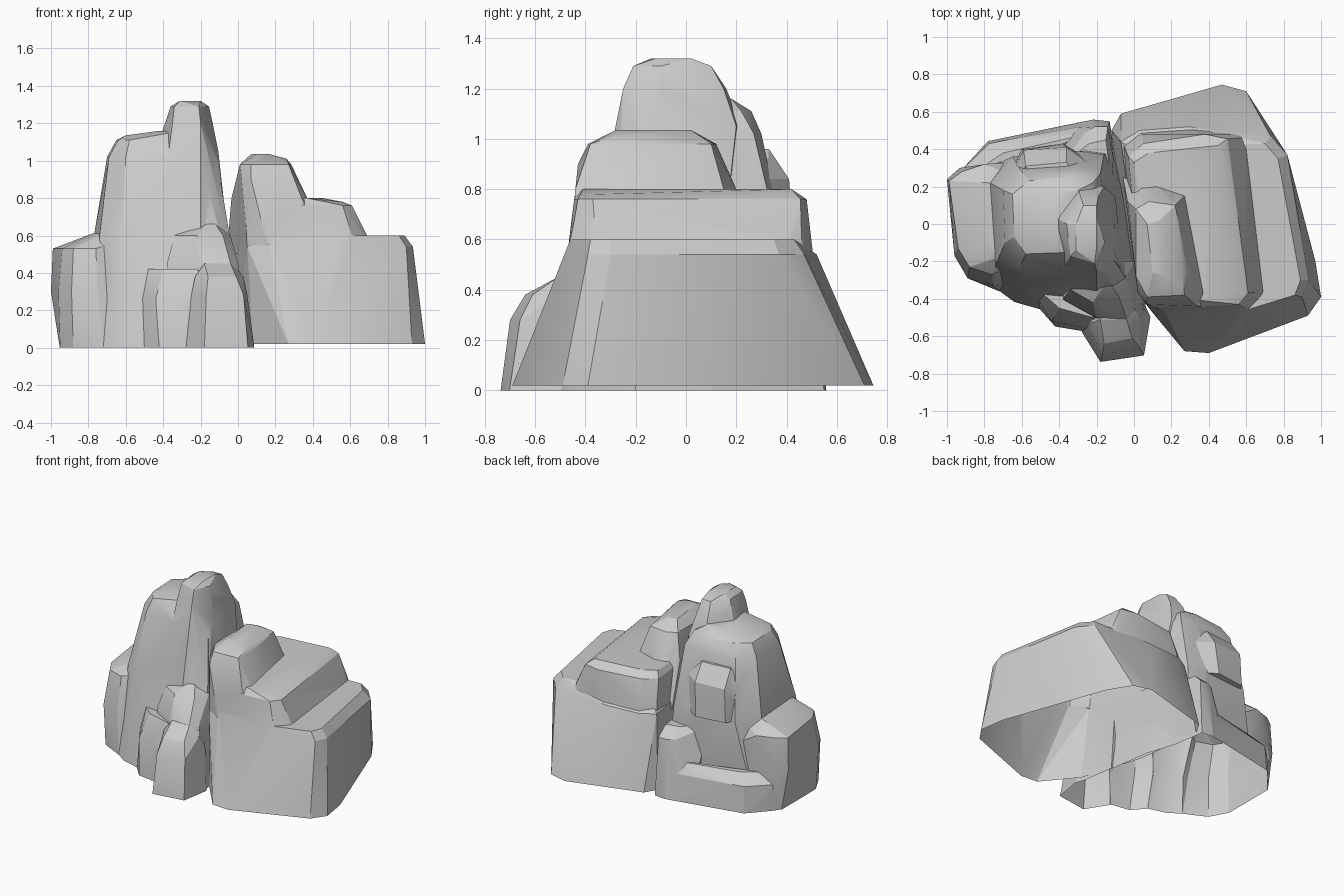
import bpy, bmesh, math


def hull(name, rings):
    """Convex faceted block from rings of (x, y) at a height, or (x, y, z) points."""
    bm = bmesh.new()
    for z, pts in rings:
        for p in pts:
            bm.verts.new((p[0], p[1], p[2] if len(p) > 2 else z))
    res = bmesh.ops.convex_hull(bm, input=bm.verts)
    junk = {v for v in res["geom_interior"] + res["geom_unused"]
            if isinstance(v, bmesh.types.BMVert)}
    bmesh.ops.delete(bm, geom=list(junk), context='VERTS')
    bmesh.ops.recalc_face_normals(bm, faces=bm.faces)
    me = bpy.data.meshes.new(name)
    bm.to_mesh(me)
    bm.free()
    ob = bpy.data.objects.new(name, me)
    bpy.context.collection.objects.link(ob)
    return ob


def merge(name, blocks, floor):
    """Union the blocks, trim to the floor and leave the underside open."""
    main = blocks[0]
    main.name = name
    bpy.context.view_layer.objects.active = main
    for b in blocks[1:]:
        m = main.modifiers.new("union", 'BOOLEAN')
        m.operation, m.solver, m.object = 'UNION', 'EXACT', b
        bpy.ops.object.modifier_apply(modifier=m.name)
        bpy.data.objects.remove(b)
    bm = bmesh.new()
    bm.from_mesh(main.data)
    bmesh.ops.bisect_plane(bm, geom=bm.verts[:] + bm.edges[:] + bm.faces[:],
                           plane_co=(0, 0, floor), plane_no=(0, 0, -1), clear_outer=True)
    bottom = [f for f in bm.faces if all(v.co.z < floor + 0.002 for v in f.verts)]
    bmesh.ops.delete(bm, geom=bottom, context='FACES')
    bm.to_mesh(main.data)
    bm.free()
    bpy.ops.object.select_all(action='DESELECT')
    main.select_set(True)
    bpy.ops.object.shade_smooth_by_angle(angle=math.radians(22))


# Right rock: broad flared body with three steps rising to the left
body = hull("body", [
    (0.02, [(-0.12, 0.5), (-0.07, 0.59), (0.47, 0.745), (0.6, 0.71), (0.7, 0.55), (0.97, -0.2),
            (1.0, -0.39), (0.93, -0.49), (0.4, -0.69), (0.27, -0.68), (0.08, -0.45), (-0.06, 0.0)]),
    (0.54, [(-0.07, 0.44), (0.03, 0.5), (0.3, 0.52), (0.73, 0.47), (0.82, 0.37), (0.935, -0.3), (0.9, -0.39),
            (0.6, -0.48), (0.17, -0.48), (0.05, -0.41)]),
    (0.6, [(0.0, 0.4), (0.7, 0.43), (0.77, 0.35), (0.89, -0.3), (0.86, -0.38), (0.6, -0.46), (0.2, -0.46)]),
])
middle = hull("middle", [
    (0.5, [(-0.06, 0.42), (0.03, 0.49), (0.3, 0.51), (0.58, 0.48), (0.63, 0.4), (0.73, -0.38), (0.64, -0.475),
           (0.17, -0.475), (0.05, -0.405)]),
    (0.6, [(-0.05, 0.41), (0.04, 0.48), (0.57, 0.46), (0.6, 0.4), (0.69, -0.36), (0.6, -0.46), (0.15, -0.465)]),
    (0.76, [(-0.03, 0.36), (0.05, 0.43), (0.38, 0.48), (0.5, 0.455), (0.61, -0.37), (0.56, -0.43),
            (0.36, -0.445), (0.14, -0.44), (0.04, -0.39)]),
    (0.8, [(0.0, 0.33), (0.08, 0.38), (0.45, 0.42), (0.37, -0.41), (0.1, -0.39), (0.56, -0.36, 0.78)]),
])
crest = hull("crest", [
    (0.5, [(-0.06, 0.25), (0.3, 0.25), (0.48, -0.46), (0.17, -0.47), (0.055, -0.405)]),
    (0.8, [(-0.035, 0.12), (0.04, 0.19), (0.12, 0.2), (0.27, 0.15), (0.37, -0.37), (0.34, -0.44), (0.12, -0.44), (0.04, -0.39)]),
    (0.9, [(0.07, -0.43), (0.02, -0.37)]),
    (0.98, [(0.01, 0.08), (0.08, 0.12), (0.22, 0.1), (0.285, -0.25), (0.27, -0.38), (0.07, -0.39), (0.01, -0.28)]),
    (1.035, [(0.07, 0.0), (0.14, 0.02), (0.17, -0.28), (0.1, -0.26), (0.26, -0.28, 1.01)]),
])
merge("right_rock", [body, middle, crest], 0.02)

# Left rock: low ledge on the left, low shelf along the back
ledge = hull("ledge", [
    (-0.02, [(-0.95, 0.25), (-0.9, 0.29), (-0.95, -0.15), (-0.88, -0.28), (-0.72, -0.36), (-0.4, -0.3), (-0.4, 0.3)]),
    (0.3, [(-1.0, 0.24), (-0.93, 0.3), (-0.96, -0.17), (-0.89, -0.29), (-0.75, -0.33), (-0.4, 0.35)]),
    (0.53, [(-0.99, 0.23), (-0.92, 0.28), (-0.8, 0.32), (-0.94, -0.13), (-0.88, -0.23), (-0.76, -0.27)]),
    (0.61, [(-0.77, 0.22), (-0.78, -0.1), (-0.73, -0.18), (-0.5, 0.2), (-0.5, -0.15)]),
])
shelf = hull("back_shelf", [
    (-0.02, [(-0.93, 0.28), (-0.78, 0.445), (-0.22, 0.56), (-0.13, 0.55), (-0.1, 0.1), (-0.7, 0.1)]),
    (0.19, [(-0.92, 0.29), (-0.775, 0.43), (-0.65, 0.455), (-0.2, 0.535)]),
    (0.26, [(-0.16, 0.5), (-0.35, 0.44), (-0.7, 0.38), (-0.82, 0.3)]),
])
corner = hull("back_corner", [
    (-0.02, [(-0.38, 0.51), (-0.22, 0.56), (-0.13, 0.55), (-0.09, 0.3), (-0.3, 0.1)]),
    (0.42, [(-0.26, 0.49), (-0.21, 0.52), (-0.14, 0.52), (-0.11, 0.35)]),
    (0.49, [(-0.24, 0.43), (-0.15, 0.45), (-0.4, 0.3), (-0.12, 0.2)]),
])
# Main tower with its shoulder, and the narrow summit above it
tower = hull("tower", [
    (-0.02, [(-0.75, -0.34), (-0.64, -0.42), (-0.5, -0.46), (-0.3, -0.5), (0.06, -0.45), (-0.02, 0.1), (-0.12, 0.4), (-0.78, 0.3)]),
    (0.6, [(-0.77, 0.22), (-0.65, 0.36), (-0.3, 0.39), (-0.16, 0.37), (-0.05, -0.28), (-0.2, -0.36), (-0.62, -0.32), (-0.74, -0.22)]),
    (1.02, [(-0.7, 0.18), (-0.6, 0.28), (-0.3, 0.3), (-0.18, 0.27), (-0.115, -0.18), (-0.2, -0.26), (-0.6, -0.21), (-0.69, -0.1)]),
    (1.11, [(-0.65, 0.16), (-0.56, 0.23), (-0.32, 0.26), (-0.22, 0.22), (-0.2, -0.2), (-0.58, -0.16), (-0.64, -0.07)]),
    (1.16, [(-0.42, 0.17), (-0.3, 0.18), (-0.42, -0.08), (-0.3, -0.15), (-0.6, 0.1, 1.135), (-0.6, -0.06, 1.135)]),
])
summit = hull("summit", [
    (0.6, [(-0.055, -0.28), (-0.2, -0.365), (-0.36, -0.335), (-0.1, 0.15), (-0.4, 0.1)]),
    (1.05, [(-0.105, -0.15), (-0.2, -0.28), (-0.37, -0.22), (-0.16, 0.2), (-0.3, 0.22), (-0.44, 0.05)]),
    (1.2, [(-0.38, 0.04), (-0.29, 0.16), (-0.19, 0.15), (-0.135, -0.1), (-0.2, -0.25), (-0.35, -0.2), (-0.39, -0.06)]),
    (1.29, [(-0.36, 0.0), (-0.27, 0.1), (-0.2, 0.1), (-0.155, -0.1), (-0.21, -0.21), (-0.34, -0.17)]),
    (1.32, [(-0.31, 0.0), (-0.2, 0.02), (-0.2, -0.12), (-0.31, -0.14)]),
])
# Overhanging knob on the back of the tower
knob = hull("back_knob", [
    (0.6, [(-0.68, 0.25), (-0.6, 0.4), (-0.38, 0.43), (-0.25, 0.35)]),
    (0.84, [(-0.67, 0.22), (-0.59, 0.395), (-0.36, 0.41), (-0.24, 0.32)]),
    (0.96, [(-0.58, 0.31), (-0.36, 0.33), (-0.5, 0.2), (-0.3, 0.2)]),
])
# Stepped buttresses at the front
side = hull("side_buttress", [
    (-0.02, [(-0.5, -0.46), (-0.42, -0.55), (-0.3, -0.57), (-0.1, -0.6), (0.0, -0.3), (-0.4, -0.2)]),
    (0.26, [(-0.51, -0.41), (-0.44, -0.52), (-0.3, -0.55), (-0.1, -0.55)]),
    (0.42, [(-0.48, -0.38), (-0.4, -0.45), (-0.22, -0.5), (-0.15, -0.3), (-0.4, -0.2)]),
])
upper = hull("upper_buttress", [
    (-0.02, [(-0.3, -0.5), (-0.1, -0.6), (0.08, -0.55), (0.03, -0.2), (-0.3, -0.2)]),
    (0.45, [(-0.38, -0.4), (-0.2, -0.5), (-0.04, -0.51), (0.0, -0.45), (0.0, -0.2), (-0.38, -0.2)]),
    (0.6, [(-0.34, -0.35), (-0.22, -0.42), (-0.08, -0.39), (-0.04, -0.28), (-0.3, -0.2)]),
    (0.69, [(-0.14, -0.3), (-0.12, -0.2), (-0.2, -0.2)]),
])
foot = hull("foot_buttress", [
    (-0.02, [(-0.28, -0.58), (-0.18, -0.74), (0.055, -0.705), (0.09, -0.5), (0.0, -0.3), (-0.2, -0.3)]),
    (0.28, [(-0.25, -0.55), (-0.17, -0.7), (0.03, -0.66), (0.05, -0.45), (-0.2, -0.35)]),
    (0.38, [(-0.23, -0.53), (-0.16, -0.64), (-0.01, -0.61), (0.03, -0.5), (-0.15, -0.4)]),
    (0.45, [(-0.18, -0.51), (-0.04, -0.51), (-0.03, -0.4), (-0.15, -0.4)]),
])
merge("left_rock", [tower, summit, ledge, shelf, corner, knob, side, upper, foot], 0.0)
